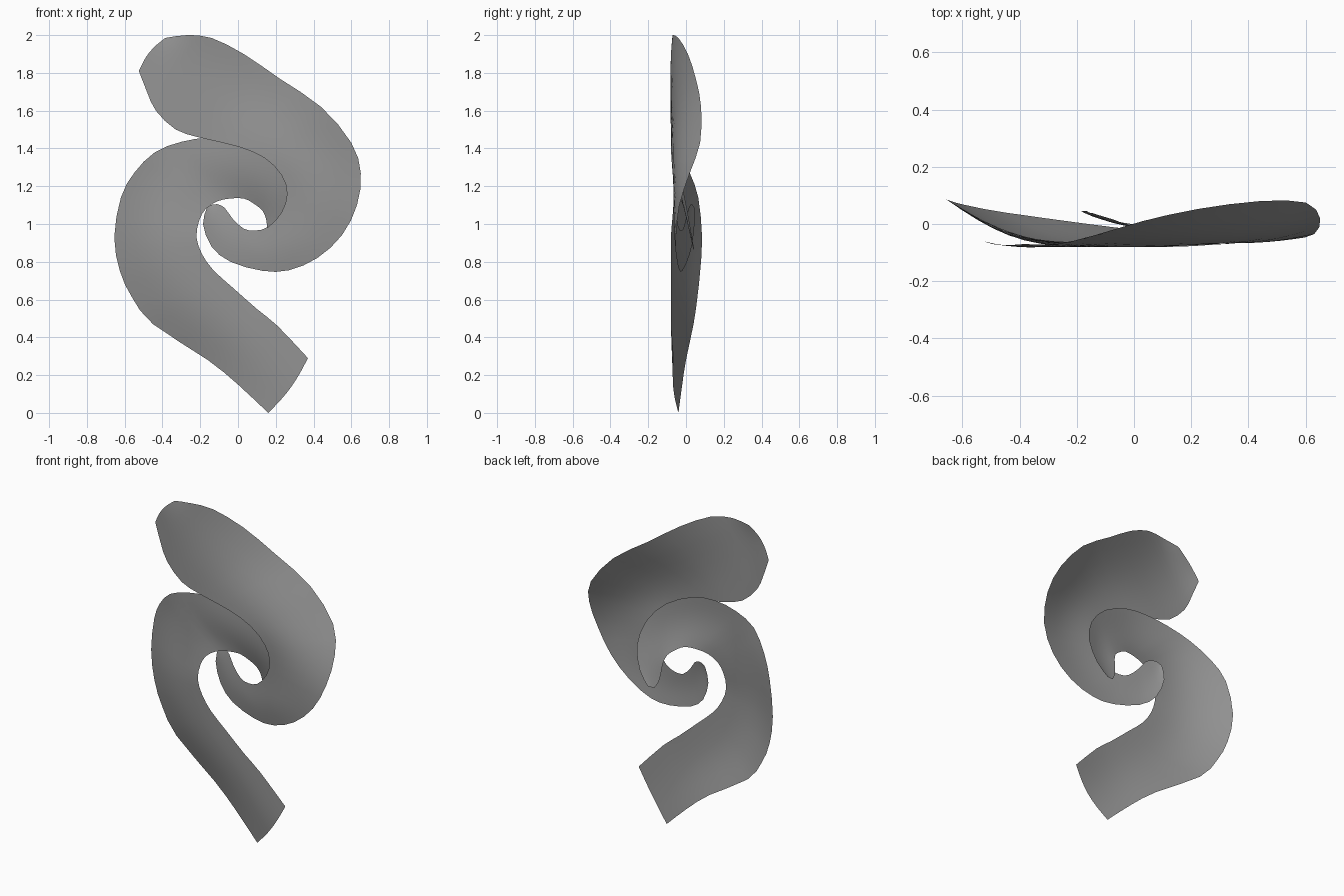
import bpy
import bmesh
import math
from mathutils import Vector

cube = bpy.data.objects.get("Cube")
if cube:
    bpy.data.objects.remove(cube, do_unlink=True)

# One plain grey for both ribbons
grey = bpy.data.materials.new("neutral grey")
grey.use_nodes = True
colour = (0.3, 0.3, 0.3, 1.0)
grey.diffuse_color = colour
grey.node_tree.nodes["Principled BSDF"].inputs["Base Color"].default_value = colour

ACROSS = 8          # faces across each ribbon
STEPS = 2           # rows per station
TILT_BOW = 0.17     # front bulge in proportion to the tilt of a section
WIDTH_BOW = 0.03    # front bulge in proportion to the width of a section
END_BULGE = 0.018   # how far the free end is rounded outward


def smooth_path(points):
    """Resample a list of points with a Catmull-Rom curve."""
    path = []
    last = len(points) - 1
    for i in range(last):
        before, start = points[max(i - 1, 0)], points[i]
        end, after = points[i + 1], points[min(i + 2, last)]
        for step in range(STEPS):
            t = step / STEPS
            path.append(start + (end - before) * t / 2
                        + (before * 2 - start * 5 + end * 4 - after) * t * t / 2
                        + (start * 3 - before - end * 3 + after) * t ** 3 / 2)
    path.append(points[last])
    return path


def curled_ribbon(name, outer, inner):
    """Loft a bowed sheet between an outer and an inner edge, given as x, z, depth."""
    rims, cores = [smooth_path([Vector((x, depth, z)) for x, z, depth in edge])
                   for edge in (outer, inner)]
    # Direction out of the free end, square to its edge
    end_edge = cores[0] - rims[0]
    outward = Vector((end_edge.z, 0, -end_edge.x)).normalized()
    if outward.dot(rims[1] - rims[0]) > 0:
        outward.negate()

    bm = bmesh.new()
    rows = []
    for rim, core in zip(rims, cores):
        bow = TILT_BOW * abs(rim.y - core.y) + WIDTH_BOW * (rim - core).length
        row = []
        for k in range(ACROSS + 1):
            t = k / ACROSS
            arch = math.sin(math.pi * t)
            point = rim.lerp(core, t)
            point.y -= bow * arch
            if not rows:
                point += outward * END_BULGE * arch
            row.append(bm.verts.new(point))
        rows.append(row)
    for row, following in zip(rows, rows[1:]):
        for k in range(ACROSS):
            bm.faces.new((row[k], row[k + 1], following[k + 1], following[k]))
    bmesh.ops.recalc_face_normals(bm, faces=bm.faces)
    # Turn the sheet so that its face points to the front
    if sum(face.normal.y * face.calc_area() for face in bm.faces) > 0:
        bmesh.ops.reverse_faces(bm, faces=bm.faces)
    for face in bm.faces:
        face.smooth = True
    mesh = bpy.data.meshes.new(name)
    bm.to_mesh(mesh)
    bm.free()
    mesh.materials.append(grey)
    bpy.context.collection.objects.link(bpy.data.objects.new(name, mesh))


# Upper ribbon: from the free end at the top, round the left side, into the centre
upper_outer = [
    (-.385, 1.985, -.07), (-.27, 2, -.07), (-.14, 1.985, -.04), (.03, 1.9, .01),
    (.22, 1.77, .052), (.44, 1.62, .08), (.6, 1.43, .075), (.65, 1.27, .02),
    (.63, 1.1, -.035), (.55, .94, -.052), (.42, .82, -.05), (.27, .755, -.035),
    (.13, .752, -.02), (-.04, .8, .005), (-.14, .88, .03), (-.185, 1, .045),
    (-.165, 1.085, .045)]
upper_inner = [
    (-.525, 1.81, -.06), (-.482, 1.7, -.07), (-.435, 1.6, -.075), (-.33, 1.5, -.08),
    (-.2, 1.457, -.08), (0, 1.41, -.08), (.14, 1.35, -.077), (.23, 1.26, -.07),
    (.26, 1.16, -.062), (.23, 1.06, -.053), (.16, .985, -.04), (.09, .965, -.027),
    (.03, .975, -.015), (-.03, 1.03, 0), (-.07, 1.085, .015), (-.11, 1.105, .027),
    (-.145, 1.1, .038)]
curled_ribbon("upper_ribbon", upper_outer, upper_inner)

# Lower ribbon: from the foot, round the right side, hooking behind the upper one
lower_outer = [
    (.16, 0, -.04), (0, .15, -.02), (-.16, .28, 0), (-.45, .47, .04),
    (-.56, .61, .06), (-.625, .75, .075), (-.655, .93, .085), (-.62, 1.14, .065),
    (-.55, 1.27, .02), (-.44, 1.38, -.035), (-.3, 1.435, -.06), (-.15, 1.457, -.07),
    (0, 1.44, -.065), (.17, 1.36, -.047), (.29, 1.23, -.025), (.333, 1.08, .005),
    (.295, .94, .03), (.23, .865, .043)]
lower_inner = [
    (.37, .29, -.065), (.21, .46, -.077), (.1, .55, -.08), (-.03, .665, -.08),
    (-.13, .755, -.08), (-.19, .84, -.08), (-.22, .93, -.08), (-.205, 1.02, -.073),
    (-.17, 1.08, -.067), (-.11, 1.12, -.057), (-.04, 1.135, -.045), (.03, 1.135, -.033),
    (.08, 1.11, -.02), (.13, 1.07, -.005), (.15, 1.02, .01), (.155, .97, .02),
    (.165, .91, .03), (.19, .865, .04)]
curled_ribbon("lower_ribbon", lower_outer, lower_inner)
